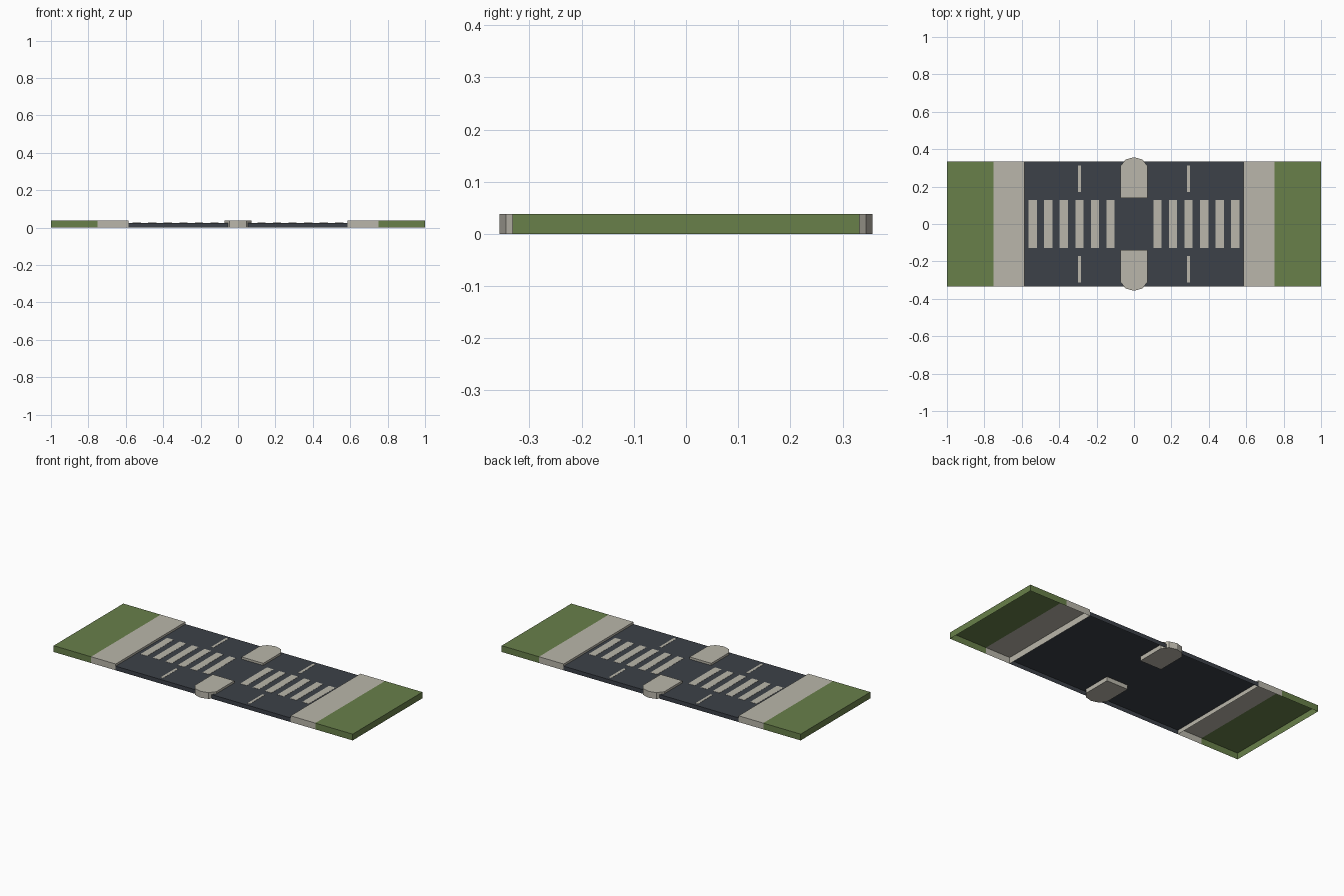
import bpy
import bmesh

if "Cube" in bpy.data.objects:
    bpy.data.objects.remove(bpy.data.objects["Cube"])

HALF_Y = 0.333      # half depth of the tile
KERB_Z = 0.038      # raised surfaces
ROAD_Z = 0.025      # road surface
KERB_X = 0.585
GRASS_X = 0.75


def material(name, colour):
    m = bpy.data.materials.new(name)
    m.use_nodes = True
    m.diffuse_color = (*colour, 1)
    m.node_tree.nodes["Principled BSDF"].inputs["Base Color"].default_value = (*colour, 1)
    return m


grass = material("grass green", (0.14, 0.215, 0.068))
concrete = material("pale concrete", (0.49, 0.47, 0.405))
asphalt = material("dark asphalt", (0.045, 0.053, 0.065))


def slab(name, outline, z0, z1, mat, bottom=False, open_sides=()):
    """Extrude a counter-clockwise outline; listed sides and the bottom may stay open."""
    bm = bmesh.new()
    low = [bm.verts.new((x, y, z0)) for x, y in outline]
    high = [bm.verts.new((x, y, z1)) for x, y in outline]
    bm.faces.new(high)
    if bottom:
        bm.faces.new(low[::-1])
    n = len(outline)
    for i in range(n):
        if i not in open_sides:
            j = (i + 1) % n
            bm.faces.new((low[i], low[j], high[j], high[i]))
    loose = [v for v in bm.verts if not v.link_faces]
    bmesh.ops.delete(bm, geom=loose, context='VERTS')
    mesh = bpy.data.meshes.new(name)
    bm.to_mesh(mesh)
    bm.free()
    mesh.materials.append(mat)
    ob = bpy.data.objects.new(name, mesh)
    bpy.context.collection.objects.link(ob)
    return ob


def rect(xa, xb, ya, yb):
    # Sides in order: front, right, back, left
    x0, x1 = sorted((xa, xb))
    y0, y1 = sorted((ya, yb))
    return [(x0, y0), (x1, y0), (x1, y1), (x0, y1)]


# Road: top surface with front and back skirts
slab("road", rect(-KERB_X, KERB_X, -HALF_Y, HALF_Y), 0, ROAD_Z, asphalt, open_sides=(1, 3))

for side, s in (("left", 1), ("right", -1)):
    inner, outer = (3, 1) if s > 0 else (1, 3)
    # Hollow pavement and grass verge, open to each other underneath
    slab(side + "_pavement", rect(s * KERB_X, s * GRASS_X, -HALF_Y, HALF_Y),
         0, KERB_Z, concrete, open_sides=(outer,))
    slab(side + "_grass_verge", rect(s * GRASS_X, s, -HALF_Y, HALF_Y),
         0, KERB_Z, grass, open_sides=(inner,))

    # Crossing stripes
    for i in range(6):
        x = s * (0.126 + 0.083 * i)
        slab(f"{side}_crossing_stripe_{i + 1}", rect(x - 0.022, x + 0.022, -0.128, 0.128),
             ROAD_Z, ROAD_Z + 0.001, concrete)

    # Lane dashes
    for end, t in (("front", -1), ("back", 1)):
        slab(f"{side}_{end}_lane_dash", rect(s * 0.283, s * 0.299, t * 0.17, t * 0.312),
             ROAD_Z, ROAD_Z + 0.001, concrete)

# Refuge islands with faceted outer ends
half = [(0.072, 0.138), (0.072, 0.31), (0.045, 0.345)]
profile = half + [(0, 0.357)] + [(-x, y) for x, y in reversed(half)]
for end, t in (("front", -1), ("back", 1)):
    slab(end + "_refuge_island", [(t * x, t * y) for x, y in profile],
         0, KERB_Z, concrete, bottom=True)
